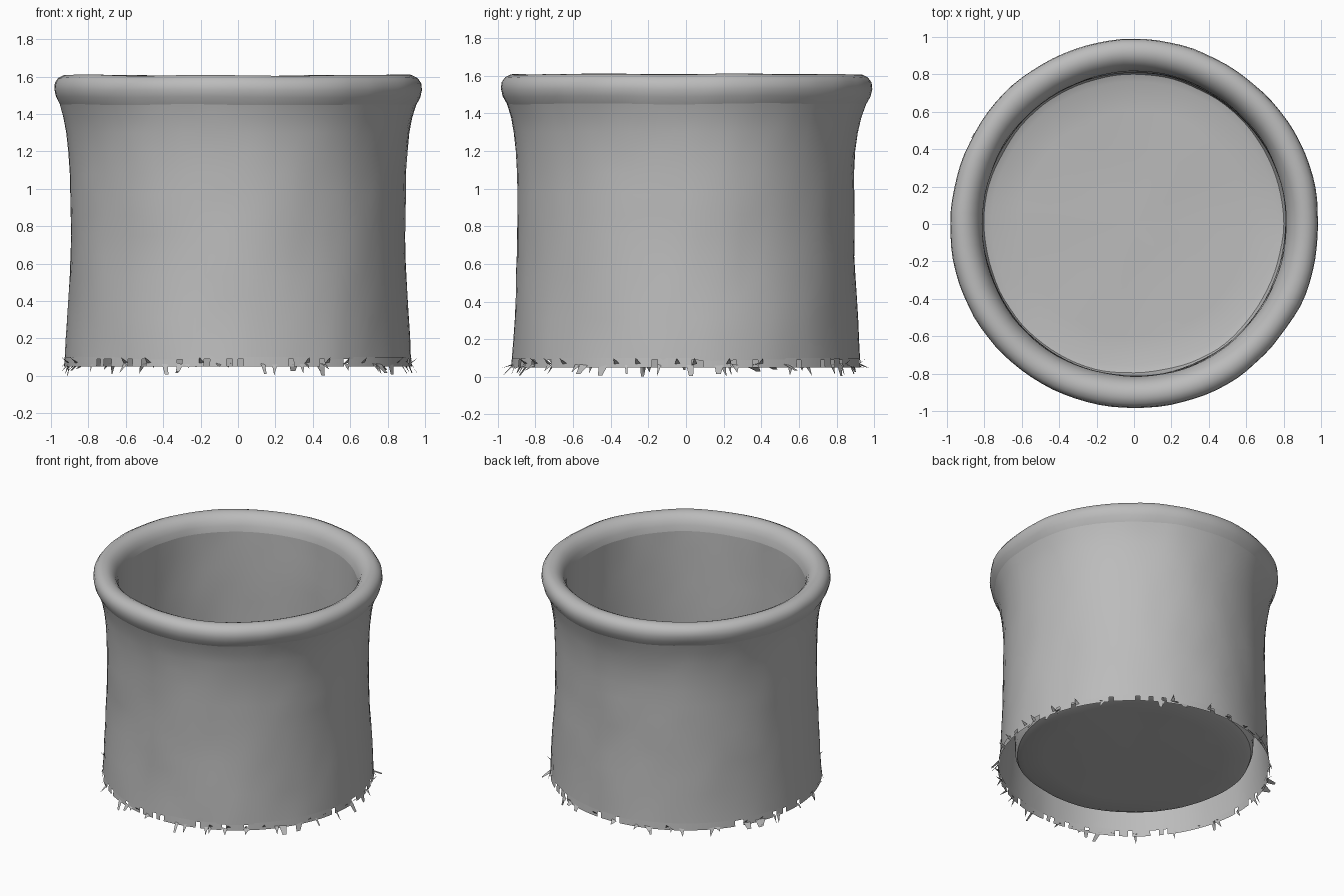
import bpy, bmesh, math, random
from mathutils import Vector, noise

random.seed(7)
SEG = 96

cube = bpy.data.objects.get("Cube")
if cube:
    bpy.data.objects.remove(cube, do_unlink=True)

clay = bpy.data.materials.new("grey clay")
clay.use_nodes = True
GREY = (0.5, 0.5, 0.5, 1)
clay.diffuse_color = GREY
clay.node_tree.nodes["Principled BSDF"].inputs["Base Color"].default_value = GREY


def polar(r, a, z):
    return Vector((r * math.cos(a), r * math.sin(a), z))


def finish(bm, name, angle):
    mesh = bpy.data.meshes.new(name)
    bm.to_mesh(mesh)
    bm.free()
    mesh.materials.append(clay)
    obj = bpy.data.objects.new(name, mesh)
    bpy.context.collection.objects.link(obj)
    bpy.ops.object.select_all(action='DESELECT')
    obj.select_set(True)
    bpy.context.view_layer.objects.active = obj
    bpy.ops.object.shade_smooth_by_angle(angle=math.radians(angle))
    return obj


def lathe(name, profile, cap=False):
    """Spin a profile into a slightly uneven, hand-thrown surface."""
    bm = bmesh.new()
    rings = []
    for r, z in profile:
        ring = []
        for i in range(SEG):
            p = polar(r, 2 * math.pi * i / SEG, z)
            wobble = 0.010 * noise.noise(p * 2.2) + 0.004 * noise.noise(p * 7)
            p.x *= 1 + wobble
            p.y *= 1 + wobble
            p.z += 0.006 * noise.noise(p * 3 + Vector((5, 2, 1)))
            ring.append(bm.verts.new(p))
        rings.append(ring)
    for low, high in zip(rings, rings[1:]):
        for i in range(SEG):
            j = (i + 1) % SEG
            bm.faces.new((low[i], low[j], high[j], high[i]))
    if cap:
        centre = bm.verts.new((0, 0, profile[-1][1]))
        for i in range(SEG):
            bm.faces.new((rings[-1][i], rings[-1][(i + 1) % SEG], centre))
    return finish(bm, name, 40)


# Outer wall: slightly waisted, flaring up to the rim
wall = [(0.925 - 0.03 * math.sin(math.pi / 2 * min(1, t / 7)), 0.09 + t * 0.11)
        for t in range(10)]
lathe("outer_wall", wall + [(0.902, 1.2), (0.915, 1.3), (0.932, 1.38), (0.955, 1.45)])

# Thick rounded rim rolling over to the inside
lathe("rim", [(0.955, 1.45), (0.978, 1.49), (0.988, 1.53), (0.984, 1.565),
              (0.965, 1.592), (0.935, 1.607), (0.9, 1.607), (0.868, 1.592),
              (0.842, 1.565), (0.825, 1.53), (0.815, 1.49)])

# Inner wall and shallow floor, hanging inside the open outer wall
inner = [(0.815 - 0.005 * math.sin(t / 2), 1.49 - t * 0.13) for t in range(10)]
lathe("inner_bowl", inner + [(0.815, 0.2), (0.8, 0.165), (0.76, 0.15),
                             (0.6, 0.145), (0.4, 0.14), (0.2, 0.14)], cap=True)

# Torn lower edge: a strip with notches, plus ragged flaps splaying outward
bm = bmesh.new()
STRIP = 192
step = 2 * math.pi / STRIP
for i in range(STRIP):
    a, b = i * step, (i + 1) * step
    if random.random() > 0.12:
        foot = [bm.verts.new(polar(r, t, z)) for r, t, z in
                ((0.925, a, 0.1), (0.93, a, 0.05), (0.93, b, 0.05), (0.925, b, 0.1))]
        bm.faces.new(foot)
    if random.random() < 0.22:
        width = step * random.uniform(0.6, 1.8)
        drop = random.uniform(0.0, 0.05)
        out = random.uniform(0.94, 0.985)
        tip = a + width * random.random()
        flap = [polar(0.925, a, 0.07), polar(out, tip, drop), polar(0.93, a + width, 0.06)]
        if random.random() < 0.4:
            flap.insert(2, polar(out, tip + width * 0.5, drop))
        bm.faces.new([bm.verts.new(p) for p in flap])
    if random.random() < 0.12:
        barb = [polar(0.92, a, 0.06), polar(0.965, a + step * 0.4, 0.1), polar(0.925, b, 0.07)]
        bm.faces.new([bm.verts.new(p) for p in barb])
bmesh.ops.remove_doubles(bm, verts=bm.verts, dist=0.0005)
finish(bm, "torn_edge", 20)
